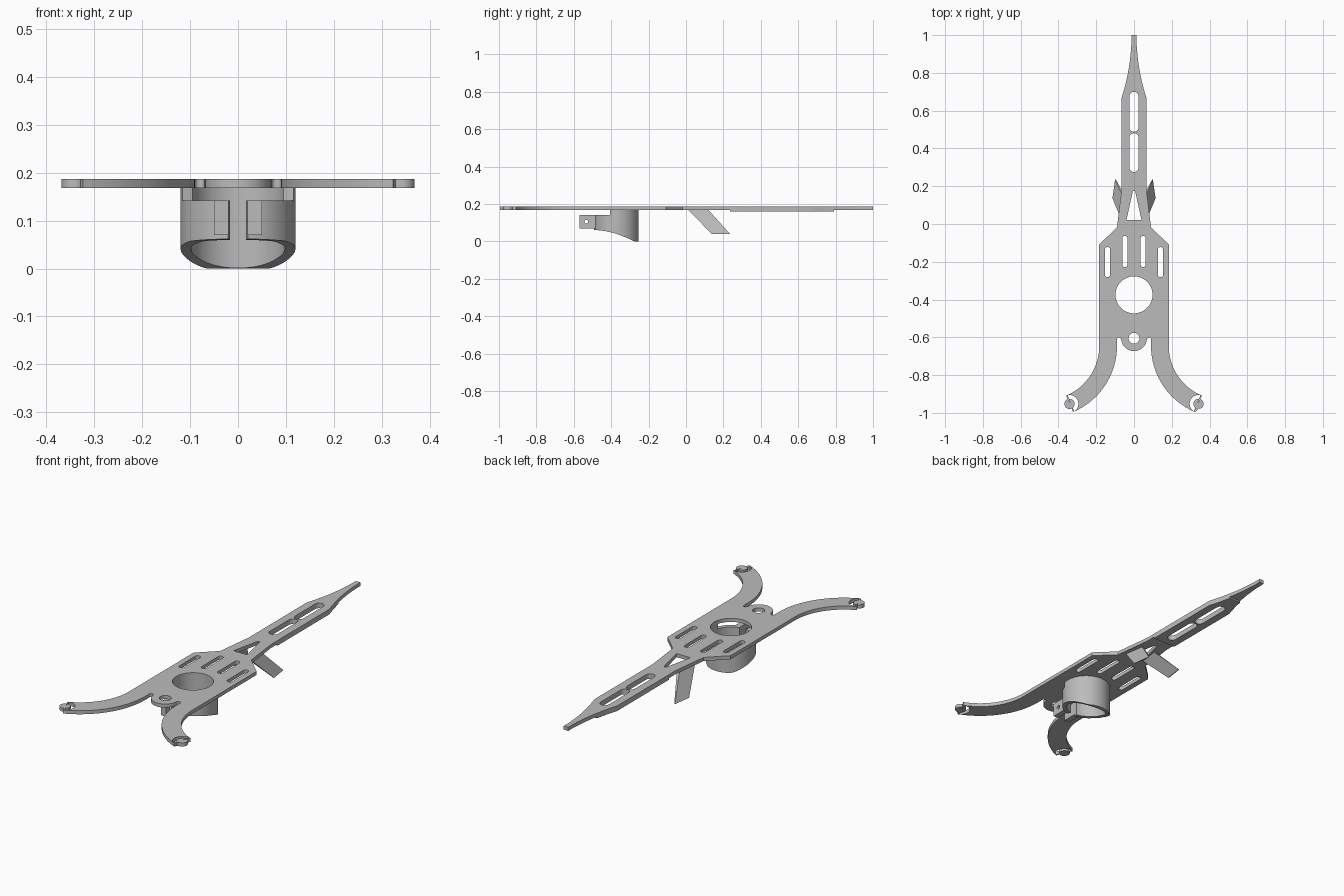
import bpy, bmesh, math
from mathutils import Matrix

if "Cube" in bpy.data.objects:
    bpy.data.objects.remove(bpy.data.objects["Cube"], do_unlink=True)

grey = bpy.data.materials.new("plain_grey")
grey.use_nodes = True
grey.diffuse_color = (0.5, 0.5, 0.5, 1)
grey.node_tree.nodes["Principled BSDF"].inputs["Base Color"].default_value = (0.5, 0.5, 0.5, 1)

PLATE_LOW, PLATE_TOP = 0.168, 0.187
RING_Y = -0.375


def finish(name, bm):
    """Clean up a bmesh and link it as a grey object, smooth with sharp edges."""
    bmesh.ops.remove_doubles(bm, verts=bm.verts, dist=1e-5)
    bmesh.ops.recalc_face_normals(bm, faces=bm.faces)
    mesh = bpy.data.meshes.new(name)
    bm.to_mesh(mesh)
    bm.free()
    mesh.materials.append(grey)
    for p in mesh.polygons:
        p.use_smooth = True
        p.material_index = 0
    mesh.set_sharp_from_angle(angle=math.radians(30))
    obj = bpy.data.objects.new(name, mesh)
    bpy.context.collection.objects.link(obj)
    return obj


def slab(name, loops, low, high, matrix=None):
    """Extrude an outline (first loop) with holes (other loops)."""
    curve = bpy.data.curves.new(name + "_outline", "CURVE")
    curve.dimensions = "2D"
    curve.fill_mode = "BOTH"
    curve.extrude = (high - low) / 2
    for loop in loops:
        spline = curve.splines.new("POLY")
        spline.points.add(len(loop) - 1)
        for point, (x, y) in zip(spline.points, loop):
            point.co = (x, y, 0, 1)
        spline.use_cyclic_u = True
    temp = bpy.data.objects.new(name + "_outline", curve)
    bpy.context.collection.objects.link(temp)
    mesh = temp.to_mesh()
    bm = bmesh.new()
    bm.from_mesh(mesh)
    temp.to_mesh_clear()
    bpy.data.objects.remove(temp, do_unlink=True)
    bpy.data.curves.remove(curve)
    bm.transform(Matrix.Translation((0, 0, (low + high) / 2)))
    if matrix:
        bm.transform(matrix)
    return finish(name, bm)


def arc(cx, cy, r, a0, a1, n=16):
    steps = [math.radians(a0 + (a1 - a0) * i / n) for i in range(n + 1)]
    return [(cx + r * math.cos(a), cy + r * math.sin(a)) for a in steps]


def circle(cx, cy, r, n=40):
    return arc(cx, cy, r, 0, 360, n)[:-1]


def slot(cx, y0, y1, r):
    return arc(cx, y1 - r, r, 0, 180, 10) + arc(cx, y0 + r, r, 180, 360, 10)


def mirrored(half):
    return half + [(-x, y) for x, y in reversed(half)]


def taper(y):
    """Half width of the tail as it narrows to the tip."""
    return 0.013 + 0.053 * ((1 - y) / 0.333) ** 2


# Main plate: tail, neck, body, curved arms and front tab
AX, AY, R_IN, R_OUT, END = 0.47, -0.645, 0.286, 0.38, 247.3
mid, cap = (R_IN + R_OUT) / 2, (R_OUT - R_IN) / 2
end_x = AX + mid * math.cos(math.radians(END))
end_y = AY + mid * math.sin(math.radians(END))
half = [(taper(y), y) for y in [1 - 0.333 * i / 12 for i in range(13)]]
half += [(0.066, 0.18), (0.09, -0.018), (0.184, -0.108)]
half += arc(AX, AY, R_IN, 180, END, 20)
half += arc(end_x, end_y, cap, END - 360, END - 540, 16)[1:-1]
half += arc(AX, AY, R_OUT, END, 180, 20)
half += arc(0.08, -0.61, 0.01, 0, 180, 8)
half += arc(0, -0.605, 0.068, 0, -88, 14)

tail_slots = [slot(0, 0.488, 0.70, 0.024), slot(0, 0.275, 0.481, 0.024)]
holes = tail_slots + [circle(0, RING_Y, 0.098, 64), circle(0, -0.605, 0.029),
                      mirrored([(0.006, 0.175), (0.04, 0.02)])]
for s in (-1, 1):
    holes += [slot(s * 0.048, -0.228, -0.063, 0.014),
              slot(s * 0.14, -0.282, -0.122, 0.014),
              circle(s * end_x, end_y, 0.027)]
slab("main_plate", [mirrored(half)] + holes, PLATE_LOW, PLATE_TOP)

# Thin stiffener under the tail
stiff = [(taper(y), y) for y in [0.79 - 0.123 * i / 6 for i in range(7)]] + [(0.066, 0.235)]
slab("tail_stiffener", [mirrored(stiff)] + tail_slots, 0.16, PLATE_LOW)


# Clamp ring, cut by a curved underside
def underside(y):
    pts = [(-0.495, 0.062), (-0.44, 0.057), (-0.375, 0.042), (-0.325, 0.023), (-0.275, 0)]
    if y <= pts[0][0]:
        return pts[0][1]
    for (y0, z0), (y1, z1) in zip(pts, pts[1:]):
        if y <= y1:
            return z0 + (z1 - z0) * (y - y0) / (y1 - y0)
    return 0


def ring_wall(name, a0, a1, top, n):
    bm = bmesh.new()
    rows = []
    for (xo, yo), (xi, yi) in zip(arc(0, RING_Y, 0.12, a0, a1, n), arc(0, RING_Y, 0.098, a0, a1, n)):
        rows.append([bm.verts.new(c) for c in (
            (xo, yo, top), (xo, yo, underside(yo)), (xi, yi, underside(yi)), (xi, yi, top))])
    for a, b in zip(rows, rows[1:]):
        for k in range(4):
            m = (k + 1) % 4
            bm.faces.new((a[k], a[m], b[m], b[k]))
    bm.faces.new(rows[0])
    bm.faces.new(rows[-1])
    finish(name, bm)


ring_wall("ring_back", -15, 195, PLATE_LOW, 48)
ring_wall("ring_front_right", 195, 260, 0.142, 16)
ring_wall("ring_front_left", 280, 345, 0.142, 16)

# Clamp lugs with bolt holes: local x, y, z become world y, z, x
side_on = Matrix(((0, 0, 1, 0), (1, 0, 0, 0), (0, 1, 0, 0), (0, 0, 0, 1)))
lug = [(-0.57, 0.07), (-0.48, 0.07), (-0.48, 0.142), (-0.57, 0.142)]
for side, x0 in (("left", 0.02), ("right", -0.05)):
    slab(side + "_clamp_lug", [lug, circle(-0.533, 0.106, 0.01, 20)], x0, x0 + 0.03, side_on)

# Swept fins splayed out below the neck
fin = [(0.052, 0.013, PLATE_LOW), (0.036, 0.12, PLATE_LOW), (0.1, 0.235, 0.04), (0.114, 0.137, 0.04)]
for side, s in (("left", 1), ("right", -1)):
    bm = bmesh.new()
    inner = [bm.verts.new((s * (x - 0.004), y, z)) for x, y, z in fin]
    outer = [bm.verts.new((s * (x + 0.012 * (z > 0.1)), y, z)) for x, y, z in fin]
    bm.faces.new(inner)
    bm.faces.new(outer)
    for k in range(4):
        m = (k + 1) % 4
        bm.faces.new((inner[k], inner[m], outer[m], outer[k]))
    finish(side + "_fin", bm)
